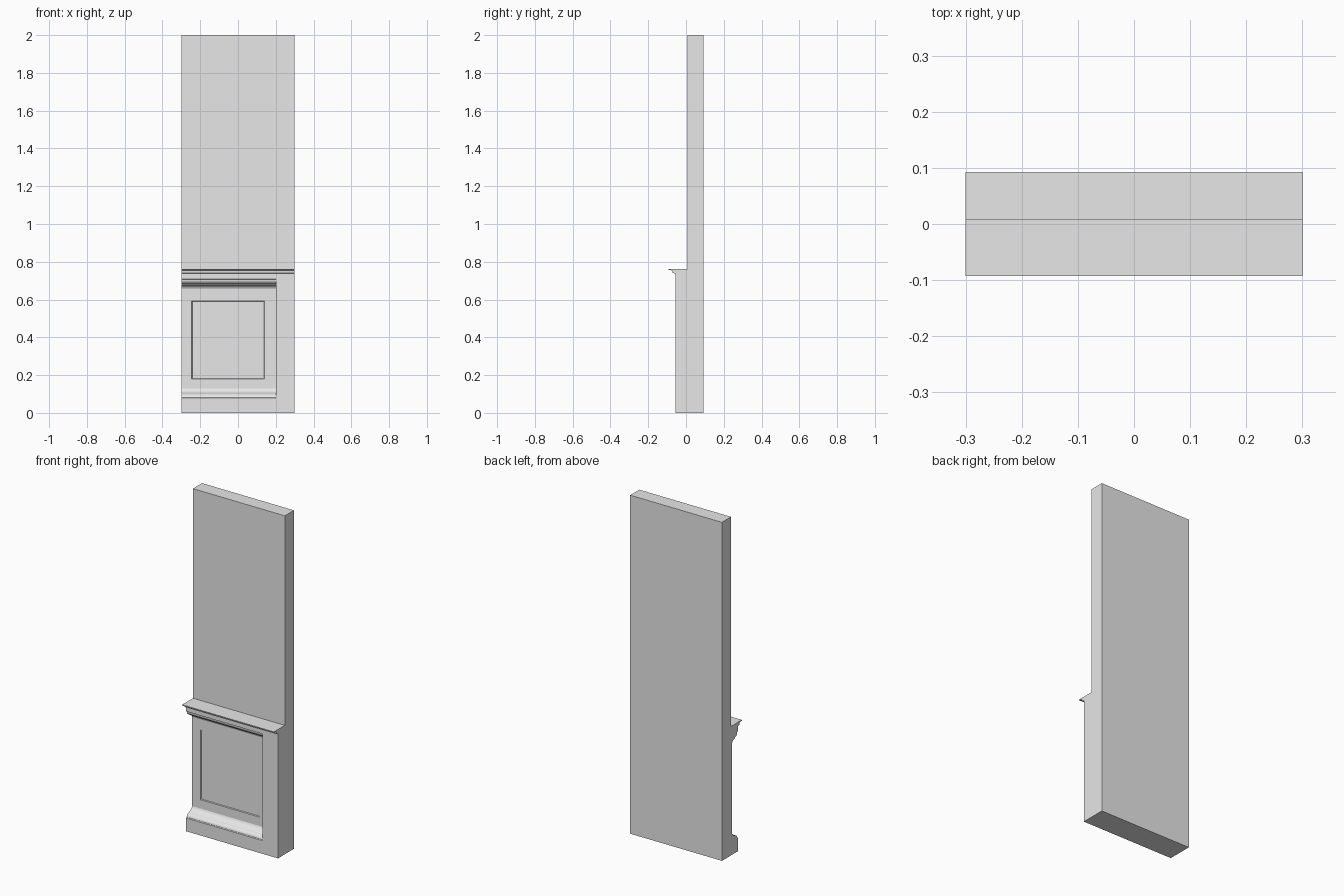
import bpy
import bmesh

cube = bpy.data.objects.get("Cube")
if cube:
    bpy.data.objects.remove(cube, do_unlink=True)

grey = bpy.data.materials.new("plain grey")
grey.use_nodes = True
tone = (0.8, 0.8, 0.8, 1)
grey.diffuse_color = tone
grey.node_tree.nodes["Principled BSDF"].inputs["Base Color"].default_value = tone

LEFT, SPLIT, RIGHT = -0.3, 0.2, 0.3
BACK, WALL, FACE = 0.093, 0.008, -0.055


def finish(name, bm, smooth=False):
    bmesh.ops.recalc_face_normals(bm, faces=bm.faces)
    mesh = bpy.data.meshes.new(name)
    bm.to_mesh(mesh)
    bm.free()
    mesh.materials.append(grey)
    obj = bpy.data.objects.new(name, mesh)
    bpy.context.collection.objects.link(obj)
    if smooth:
        bpy.ops.object.select_all(action="DESELECT")
        obj.select_set(True)
        bpy.context.view_layer.objects.active = obj
        bpy.ops.object.shade_smooth_by_angle(angle=0.5)
    return obj


def extrude_profile(name, profile, x0, x1, smooth=False):
    """Sweep a (y, z) outline along x."""
    bm = bmesh.new()
    face = bm.faces.new([bm.verts.new((x0, y, z)) for y, z in profile])
    swept = bmesh.ops.extrude_face_region(bm, geom=[face])
    verts = [v for v in swept["geom"] if isinstance(v, bmesh.types.BMVert)]
    bmesh.ops.translate(bm, vec=(x1 - x0, 0, 0), verts=verts)
    return finish(name, bm, smooth)


def curve(p0, p1, p2, steps=6):
    """Points of a quadratic curve, both ends included."""
    pts = []
    for i in range(steps + 1):
        t = i / steps
        pts.append(tuple((1 - t) ** 2 * a + 2 * t * (1 - t) * b + t * t * c
                         for a, b, c in zip(p0, p1, p2)))
    return pts


# Wall slab
extrude_profile("wall", [(WALL, 0), (BACK, 0), (BACK, 2), (WALL, 2)], LEFT, RIGHT)

# Corner post beside the panelling
extrude_profile("corner_post", [(FACE, 0), (WALL, 0), (WALL, 0.742), (FACE, 0.742)],
                SPLIT, RIGHT)

# Thin ledge with a stepped underside, in two lengths
ledge = [(WALL, 0.762), (-0.093, 0.762), (-0.093, 0.757), (-0.072, 0.754),
         (-0.07, 0.74), (FACE, 0.738), (WALL, 0.738)]
extrude_profile("panel_ledge", ledge, LEFT, SPLIT)
extrude_profile("post_ledge", ledge, SPLIT, RIGHT)

# Crown moulding: flat fascia, bead and cove
crown = [(WALL, 0.738), (FACE, 0.738), (FACE, 0.708), (-0.049, 0.706)]
crown += curve((-0.049, 0.7), (-0.044, 0.685), (-0.028, 0.682))
crown += curve((-0.026, 0.676), (-0.004, 0.674), (0, 0.655)) + [(WALL, 0.655)]
extrude_profile("crown_moulding", crown, LEFT, SPLIT, True)

# Skirting: flat board topped by an ogee
skirt = [(WALL, 0), (FACE, 0), (FACE, 0.078), (-0.051, 0.082)]
skirt += curve((-0.051, 0.084), (-0.046, 0.1), (-0.03, 0.102))
skirt += curve((-0.028, 0.104), (-0.006, 0.11), (0, 0.128)) + [(WALL, 0.128)]
extrude_profile("skirting", skirt, LEFT, SPLIT, True)

# Panelling with a shallow sunken field
bm = bmesh.new()
xs = (LEFT, -0.245, 0.14, SPLIT)
zs = (0.1, 0.18, 0.592, 0.7)
grid = [[bm.verts.new((x, 0, z)) for x in xs] for z in zs]
for r in range(3):
    for c in range(3):
        quad = bm.faces.new((grid[r][c], grid[r][c + 1], grid[r + 1][c + 1], grid[r + 1][c]))
        if r == 1 and c == 1:
            field = quad
rim = [e for e in bm.edges if e.is_boundary]
sides = bmesh.ops.extrude_edge_only(bm, edges=rim)["geom"]
bmesh.ops.translate(bm, vec=(0, WALL, 0),
                    verts=[v for v in sides if isinstance(v, bmesh.types.BMVert)])
bmesh.ops.inset_region(bm, faces=[field], thickness=0.004)
bmesh.ops.translate(bm, vec=(0, 0.005, 0), verts=field.verts)
finish("panelling", bm)
